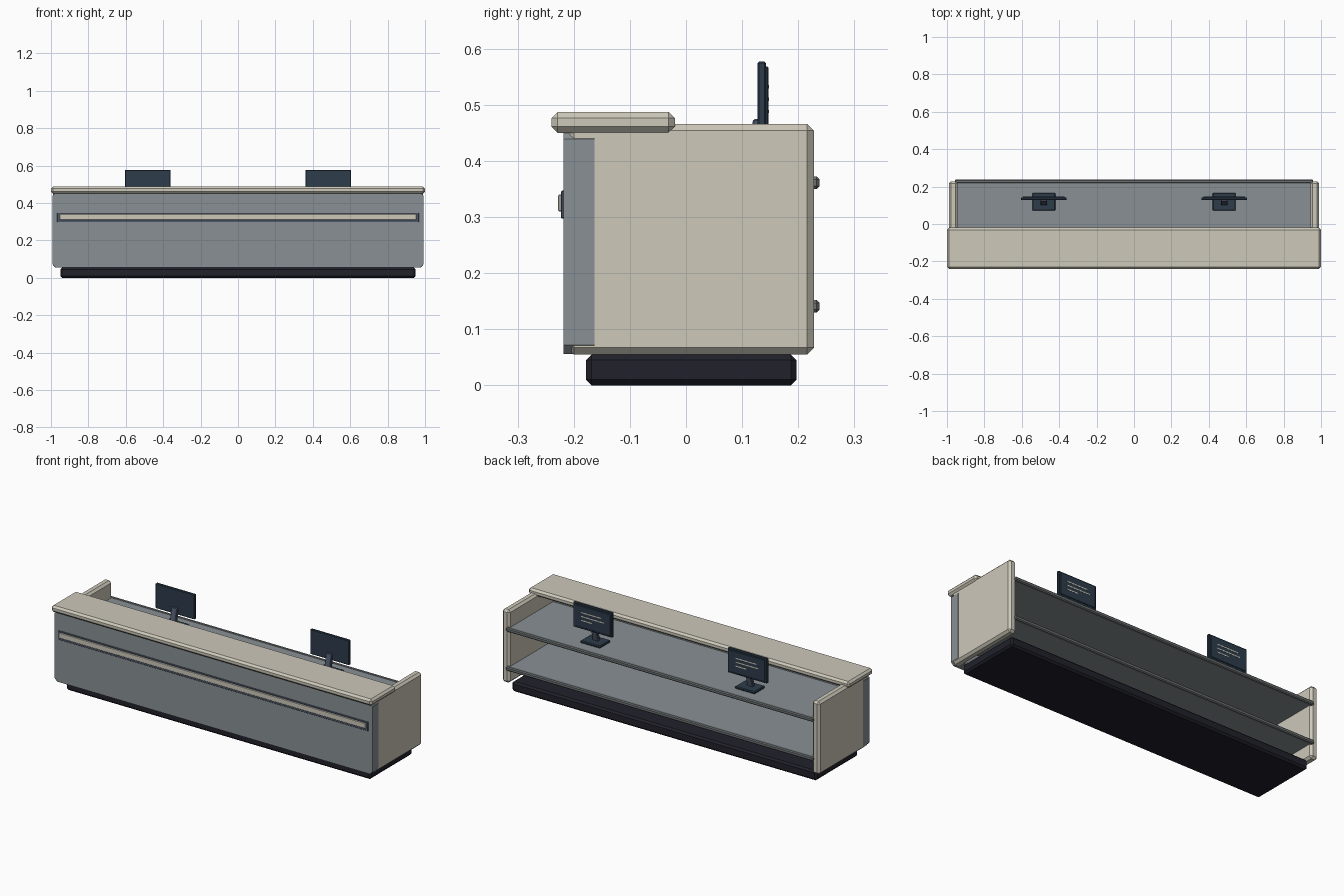
import bpy
import bmesh

cube = bpy.data.objects.get("Cube")
if cube:
    bpy.data.objects.remove(cube, do_unlink=True)


def material(name, rgb):
    m = bpy.data.materials.new(name)
    m.use_nodes = True
    m.diffuse_color = (*rgb, 1)
    m.node_tree.nodes["Principled BSDF"].inputs["Base Color"].default_value = (*rgb, 1)
    return m


cream = material("warm cream", (0.61, 0.58, 0.49))
grey = material("panel grey", (0.25, 0.28, 0.295))
rail_grey = material("rail grey", (0.15, 0.165, 0.17))
trim = material("slate trim", (0.08, 0.10, 0.15))
black = material("plinth black", (0.015, 0.015, 0.024))
navy = material("monitor navy", (0.026, 0.045, 0.07))


def box(name, mat, xs, ys, zs, bevel=0.0, axis=None, lean=0.0):
    """Chamfered box from its ranges; axis limits the chamfer to edges along it,
    lean shifts the top in y."""
    bm = bmesh.new()
    bmesh.ops.create_cube(bm, size=1)
    for v in bm.verts:
        top = v.co.z > 0
        v.co = [r[1] if c > 0 else r[0] for c, r in zip(v.co, (xs, ys, zs))]
        if top:
            v.co.y += lean
    if bevel:
        edges = [e for e in bm.edges if axis is None
                 or abs((e.verts[1].co - e.verts[0].co).normalized()[axis]) > 0.9]
        bmesh.ops.bevel(bm, geom=edges, offset=bevel, segments=1,
                        affect='EDGES', clamp_overlap=True)
    bmesh.ops.recalc_face_normals(bm, faces=bm.faces)
    mesh = bpy.data.meshes.new(name)
    bm.to_mesh(mesh)
    bm.free()
    mesh.materials.append(mat)
    obj = bpy.data.objects.new(name, mesh)
    bpy.context.collection.objects.link(obj)
    return obj


# Plinth, front panel and raised counter top
box("plinth", black, (-0.95, 0.95), (-0.178, 0.197), (0, 0.055), 0.01)
box("front_panel", grey, (-0.991, 0.991), (-0.218, -0.163), (0.056, 0.455), 0.016, axis=1)
box("counter_top", cream, (-1, 1), (-0.24, -0.02), (0.45, 0.487), 0.011)

# Framed stripe across the front
box("stripe_frame", trim, (-0.967, 0.967), (-0.223, -0.216), (0.297, 0.347), 0.002)
box("stripe_inlay", cream, (-0.955, 0.955), (-0.228, -0.22), (0.31, 0.34), 0.002)

# End panels
for side, xs in (("left", (0.943, 0.99)), ("right", (-0.99, -0.943))):
    box(side + "_end_panel", cream, xs, (-0.212, 0.228), (0.055, 0.466), 0.012)

# Work surface and lower shelf, each with an edge rail
for name, z in (("work_surface", 0.361), ("lower_shelf", 0.141)):
    box(name, grey, (-0.955, 0.955), (-0.17, 0.23), (z - 0.009, z + 0.009))
    box(name + "_rail", rail_grey, (-0.958, 0.958), (0.216, 0.238),
        (z - 0.011, z + 0.011), 0.005)

# Two monitors facing the back
for side, x in (("left", 0.482), ("right", -0.482)):
    def part(name, mat, left, right, *args, **kw):
        box(f"{side}_monitor_{name}", mat, (x + left, x + right), *args, **kw)

    part("foot", navy, -0.062, 0.062, (0.072, 0.166), (0.369, 0.383), 0.004)
    part("neck", trim, -0.018, 0.018, (0.1, 0.12), (0.38, 0.475), 0.003, lean=0.02)
    part("case", navy, -0.122, 0.122, (0.127, 0.143), (0.437, 0.577), 0.003)
    part("screen", navy, -0.112, 0.112, (0.141, 0.147), (0.447, 0.568), 0.002)
    # Lines shown on the screen
    for i, (start, end) in enumerate(((-0.06, 0.07), (-0.075, 0.07), (0, 0.07))):
        z = 0.532 - 0.022 * i
        part(f"line_{i + 1}", cream, start, end, (0.146, 0.148), (z - 0.003, z + 0.003))
